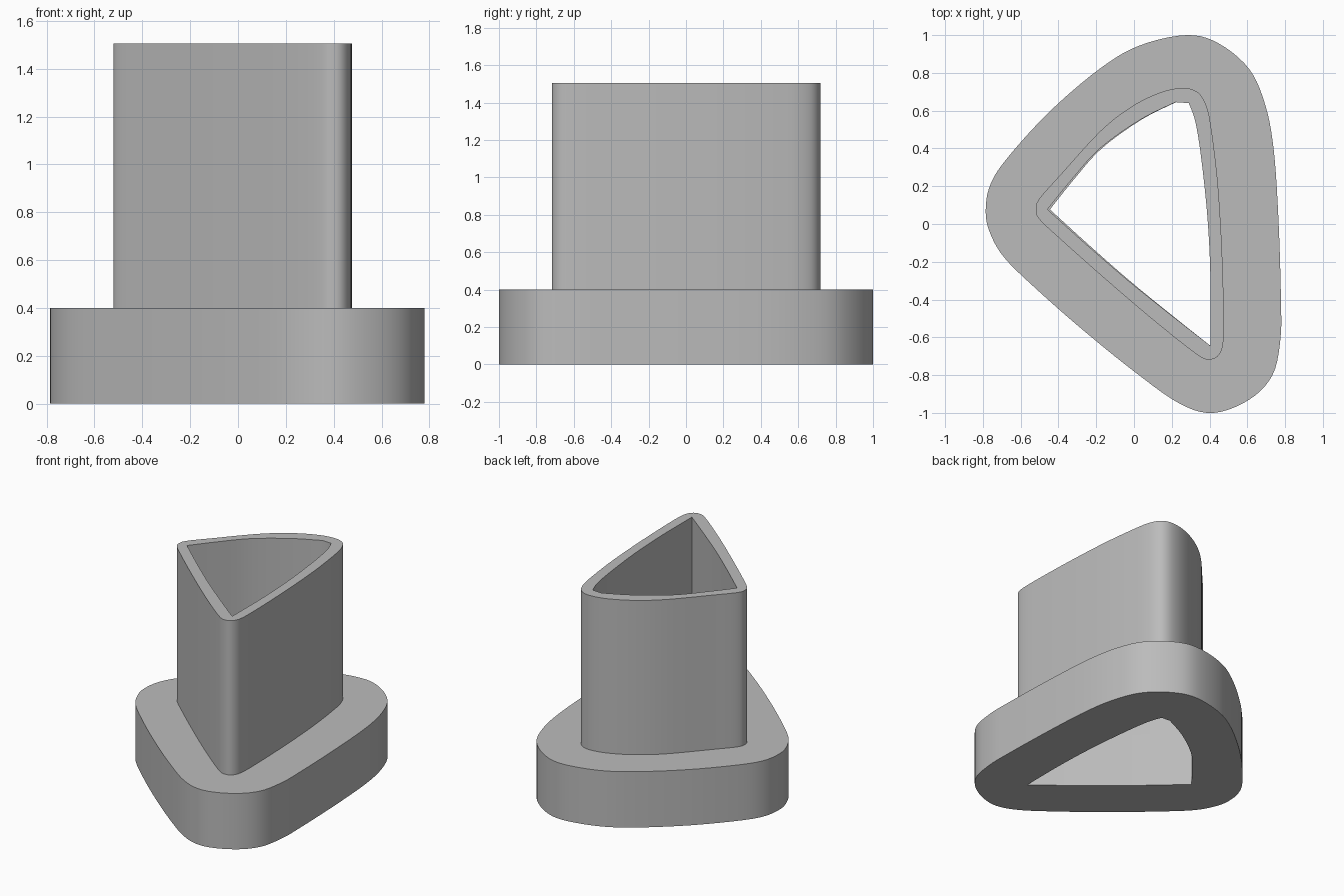
import bpy
import bmesh
import math
from mathutils import Vector

cube = bpy.data.objects.get("Cube")
if cube:
    bpy.data.objects.remove(cube, do_unlink=True)

# Single material
grey = bpy.data.materials.new("mid grey")
grey.use_nodes = True
colour = (0.5, 0.5, 0.5, 1.0)
grey.diffuse_color = colour
grey.node_tree.nodes["Principled BSDF"].inputs["Base Color"].default_value = colour


def spline(points, closed=True, steps=5):
    """Smooth curve through the given points; an open one keeps its end corner for the next arc."""
    pts = [Vector(p) for p in points]
    count = len(pts)
    if closed:
        def at(i): return pts[i % count]
    else:
        def at(i): return pts[max(0, min(count - 1, i))]
    result = []
    for i in range(count if closed else count - 1):
        a, b, c, d = at(i - 1), at(i), at(i + 1), at(i + 2)
        for s in range(steps):
            t = s / steps
            result.append(0.5 * (2 * b + (c - a) * t
                                 + (2 * a - 5 * b + 4 * c - d) * t ** 2
                                 + (3 * b - a - 3 * c + d) * t ** 3))
    return result


def hollow_prism(name, outer, inner, bottom, top):
    """Extrude the area between two closed outlines."""
    bm = bmesh.new()
    edges = []
    for outline in (outer, inner):
        verts = [bm.verts.new((p.x, p.y, bottom)) for p in outline]
        for i, vert in enumerate(verts):
            edges.append(bm.edges.new((verts[i - 1], vert)))
    bmesh.ops.triangle_fill(bm, edges=edges, use_beauty=True)
    extruded = bmesh.ops.extrude_face_region(bm, geom=bm.faces[:], use_keep_orig=True)
    moved = [v for v in extruded["geom"] if isinstance(v, bmesh.types.BMVert)]
    bmesh.ops.translate(bm, verts=moved, vec=(0, 0, top - bottom))
    bmesh.ops.recalc_face_normals(bm, faces=bm.faces[:])
    mesh = bpy.data.meshes.new(name)
    bm.to_mesh(mesh)
    bm.free()
    mesh.materials.append(grey)
    obj = bpy.data.objects.new(name, mesh)
    bpy.context.collection.objects.link(obj)
    bpy.ops.object.select_all(action="DESELECT")
    obj.select_set(True)
    bpy.context.view_layer.objects.active = obj
    bpy.ops.object.shade_smooth_by_angle(angle=math.radians(30))
    return obj


# Rounded outline of the wide base
base_outline = spline([
    (.28, 1), (.45, .955), (.61, .82), (.695, .63), (.74, .39), (.765, .02),
    (.778, -.4), (.775, -.61), (.733, -.8), (.61, -.93), (.42, -1), (.24, -.95),
    (0, -.78), (-.26, -.57), (-.5, -.36), (-.685, -.18), (-.765, -.04),
    (-.785, .077), (-.76, .21), (-.67, .35), (-.447, .595), (-.18, .823), (.03, .945)])

# Tighter outline of the upright tube
tube_outline = spline([
    (.26, .72), (.34, .695), (.385, .62), (.41, .5), (.442, .235), (.463, -.08),
    (.474, -.4), (.474, -.61), (.452, -.69), (.4, -.717), (.325, -.685),
    (.08, -.49), (-.18, -.267), (-.39, -.08), (-.5, .024), (-.52, .077),
    (-.5, .135), (-.39, .26), (-.18, .49), (-.02, .617), (.135, .695)])

# Sharp-cornered opening, one arc per side
tip, back, back_right, front = (-.458, .077), (.22, .645), (.29, .64), (.405, -.645)
tube_hole = (spline([tip, (-.33, .235), (-.18, .4), (.03, .55), back], False)
             + spline([back, back_right], False, 1)
             + spline([back_right, (.325, .54), (.357, .34), (.39, .02), (.405, -.3), front], False)
             + spline([front, (.2, -.485), (-.03, -.3), (-.25, -.11), tip], False))

# The base opening is slightly tighter, leaving a thin ledge
pivot = front[0]
base_hole = [Vector((pivot + (p.x - pivot) * 0.985, p.y)) for p in tube_hole]

hollow_prism("base", base_outline, base_hole, 0, 0.4)
hollow_prism("tube", tube_outline, tube_hole, 0.4, 1.505)
